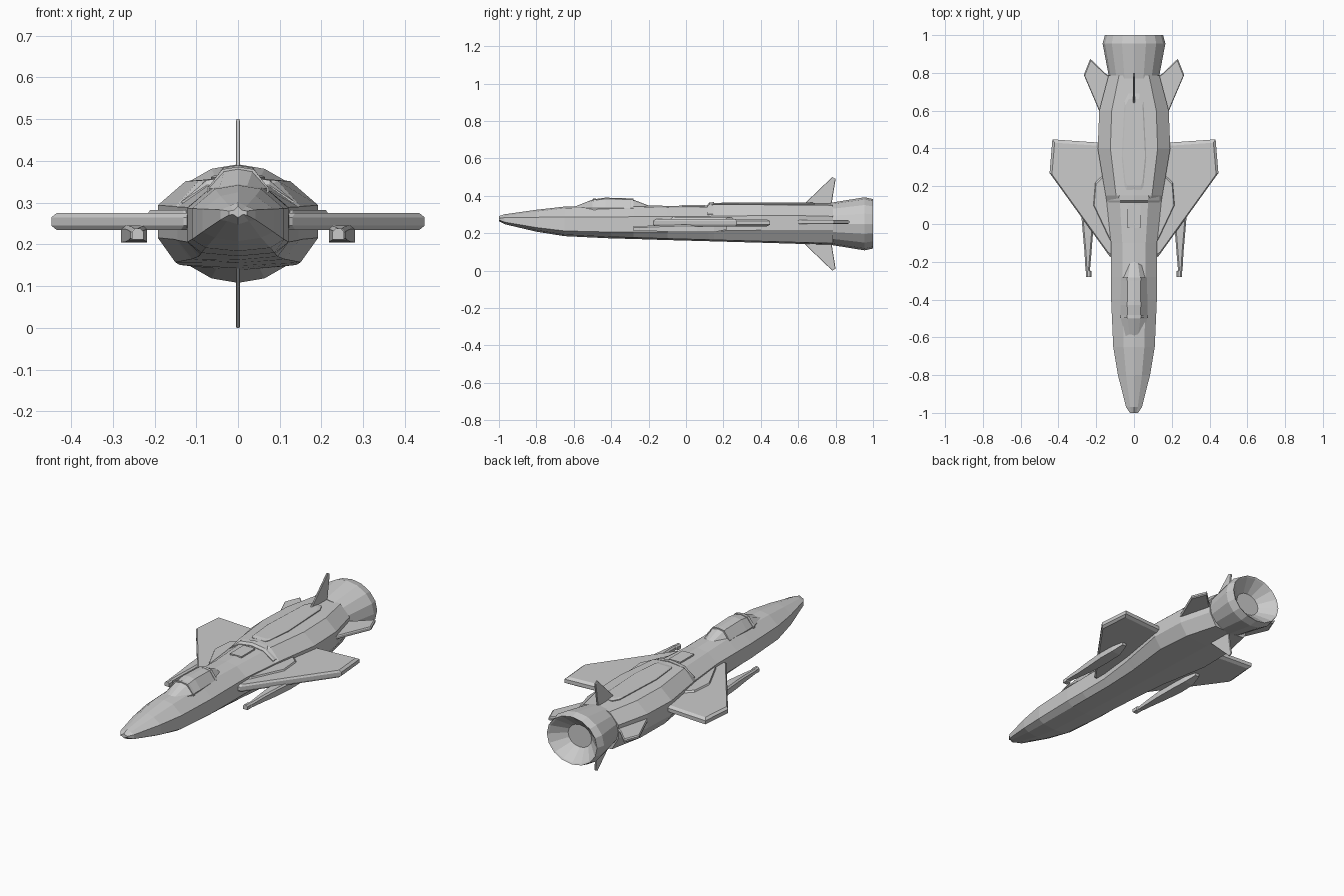
import bpy, bmesh, math
from mathutils import Vector

if "Cube" in bpy.data.objects:
    bpy.data.objects.remove(bpy.data.objects["Cube"])


def finish(name, bm, mirror=False):
    bmesh.ops.remove_doubles(bm, verts=bm.verts, dist=0.0002)
    bmesh.ops.recalc_face_normals(bm, faces=bm.faces)
    mesh = bpy.data.meshes.new(name)
    bm.to_mesh(mesh)
    bm.free()
    ob = bpy.data.objects.new(name, mesh)
    bpy.context.collection.objects.link(ob)
    if mirror:
        ob.modifiers.new("mirror", 'MIRROR').use_mirror_merge = False
    return ob


def loft(name, rings, mirror=False):
    bm = bmesh.new()
    loops = [[bm.verts.new(p) for p in r] for r in rings]
    n = len(loops[0])
    for a, b in zip(loops, loops[1:]):
        for i in range(n):
            j = (i + 1) % n
            bm.faces.new((a[i], a[j], b[j], b[i]))
    bm.faces.new(loops[0])
    bm.faces.new(loops[-1])
    return finish(name, bm, mirror)


def ring(y, half):
    """Symmetric cross-section from its right half, top to bottom."""
    right = [(x, y, z) for x, z in half]
    return right + [(-x, y, z) for x, _, z in reversed(right[1:-1])]


def plate(name, outline, axis, mid, half, edge, inset, mirror=False):
    """Flat blade with chamfered rim; axis is its thickness direction."""
    c = sum((Vector(p) for p in outline), Vector((0, 0))) / len(outline)
    rings = []
    for d, s in ((-half, inset), (-edge, 1), (edge, 1), (half, inset)):
        pts = [c + (Vector(p) - c) * s for p in outline]
        rings.append([(p.x, p.y, mid + d) if axis == 'Z' else (mid + d, p.x, p.y) for p in pts])
    return loft(name, rings, mirror)


def box(name, x, y, z, mirror=False):
    rings = [[(x[0], v, z[0]), (x[1], v, z[0]), (x[1], v, z[1]), (x[0], v, z[1])] for v in y]
    return loft(name, rings, mirror)


# Fuselage: y, side width, top width, bottom width, top, upper side, lower side, bottom
sections = [
    (-1.00, .022, .010, .012, .291, .280, .270, .264),
    (-.97, .042, .020, .026, .301, .283, .259, .248),
    (-.80, .085, .042, .055, .325, .285, .230, .208),
    (-.65, .110, .055, .078, .342, .286, .212, .184),
    (-.40, .121, .060, .088, .350, .287, .206, .172),
    (-.28, .121, .060, .090, .350, .288, .205, .169),
    (-.10, .122, .062, .095, .346, .289, .206, .163),
    (.12, .145, .075, .110, .348, .290, .210, .157),
    (.15, .150, .095, .115, .362, .291, .212, .156),
    (.40, .192, .125, .150, .361, .294, .216, .149),
    (.60, .184, .118, .140, .360, .294, .216, .143),
    (.785, .135, .080, .095, .358, .290, .216, .138),
]
loft("fuselage", [ring(y, [(0, t), (wt, t - .009), (w, zu), (w, zl), (wb, b + .008), (0, b)])
                  for y, w, wt, wb, t, zu, zl, b in sections])

# Engine nozzle with a dished rear
nozzle = [(.77, .112), (.955, .142), (1.0, .132), (.995, .124), (.93, .062)]
loft("engine_nozzle", [[(1.17 * r * math.sin(math.tau * i / 16), y, .25 + r * math.cos(math.tau * i / 16))
                        for i in range(16)] for y, r in nozzle])

# Canopy and its frames
canopy = [(-.60, .045, .020, .340), (-.50, .070, .034, .380), (-.43, .072, .036, .390),
          (-.30, .068, .034, .386), (-.20, .042, .020, .348)]


def canopy_ring(y, w, wt, t):
    return ring(y, [(0, t), (wt, t - .006), (w, .334), (w, .315), (0, .315)])


loft("canopy", [canopy_ring(*s) for s in canopy])
for name, y, w, wt, t in (("front_canopy_frame", -.49, .074, .038, .386),
                          ("rear_canopy_frame", -.29, .070, .036, .386)):
    loft(name, [canopy_ring(y + d, w, wt, t) for d in (-.008, .008)])

# Dorsal spine panel, collar and small hatch
dorsal = [(.03, .69), (.05, .65), (.065, .35), (.05, .2), (.04, .18)]
plate("dorsal_panel", dorsal + [(-x, y) for x, y in reversed(dorsal)], 'Z', .357, .008, .004, .9)
loft("spine_collar", [ring(y, [(0, t), (.075, t - .01), (.135, .303), (.13, .28), (0, .28)])
                      for y, t in ((.115, .352), (.125, .364), (.15, .366))])
box("spine_hatch", (-.035, .035), (-.02, .10), (.33, .351))

# Wings and root fairings
plate("wings", [(.08, -.20), (.13, -.17), (.447, .27), (.432, .448), (.10, .425)],
      'Z', .255, .020, .010, .94, True)
plate("wing_root_fairings", [(.10, -.10), (.13, -.08), (.215, .10), (.205, .22), (.12, .30)],
      'Z', .265, .018, .010, .93, True)

# Tailplanes
plate("tailplanes", [(.12, .47), (.185, .60), (.266, .79), (.232, .875), (.155, .80), (.11, .77)],
      'Z', .26, .010, .005, .94, True)

# Upper and lower fins
fin = [(.61, .335), (.782, .50), (.80, .49), (.775, .335)]
plate("upper_fin", fin, 'X', 0, .005, .003, .95)
plate("lower_fin", [(y, .5 - z) for y, z in fin], 'X', 0, .005, .003, .95)

# Underwing guns: y, inner x, outer x, bottom, top
gun = [(-.28, .226, .254, .212, .238), (-.25, .226, .254, .212, .238), (-.245, .233, .257, .215, .238),
       (-.15, .225, .262, .210, .242), (-.06, .218, .270, .206, .245), (.06, .218, .280, .205, .245),
       (.15, .222, .278, .205, .245), (.22, .238, .264, .220, .245)]
loft("underwing_guns", [[(a, y, b), (c, y, b), (c, y, t - .008), (c - .008, y, t),
                         (a + .008, y, t), (a, y, t - .008)] for y, a, c, b, t in gun], True)
